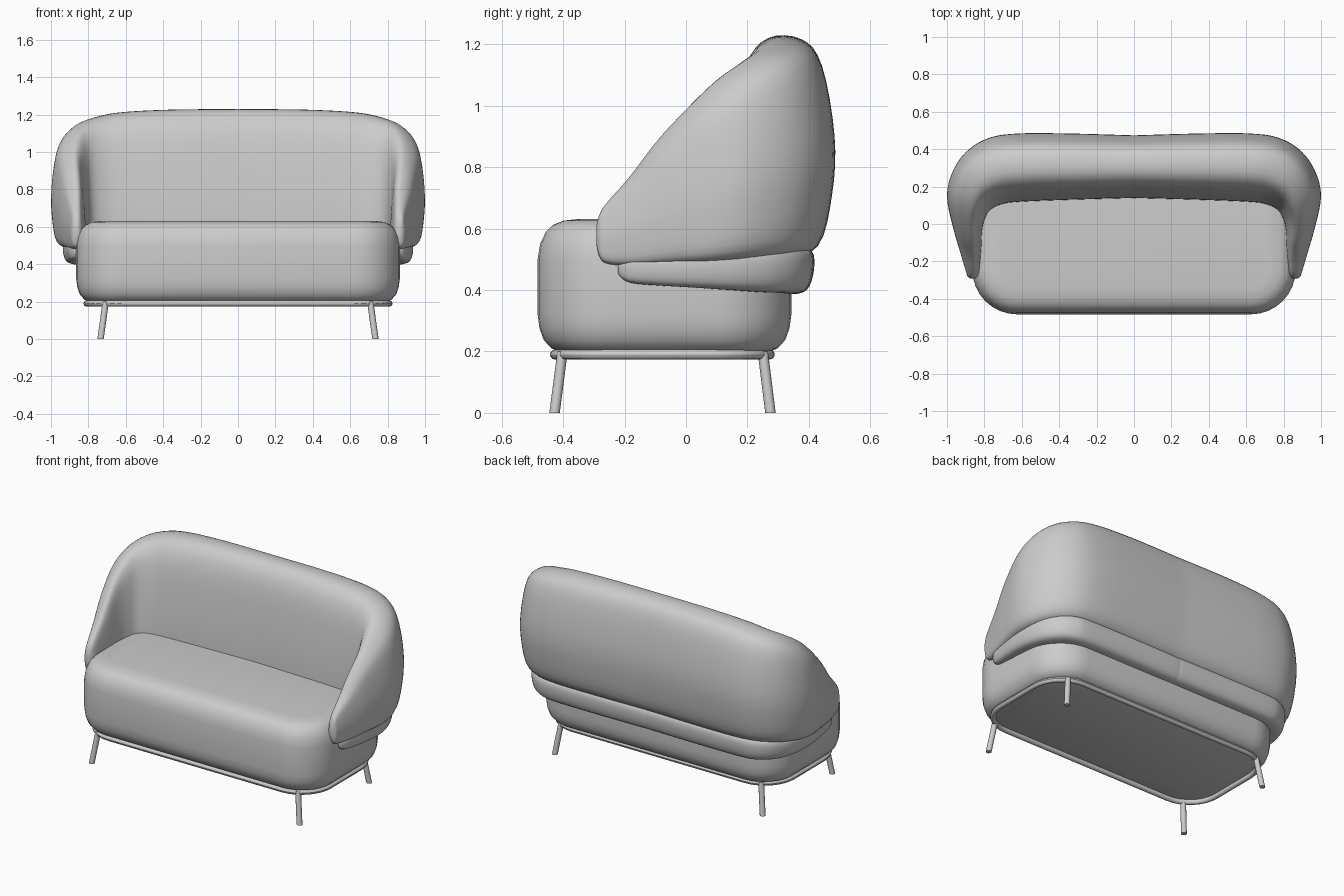
import bpy, bmesh, math
from mathutils import Vector

cube = bpy.data.objects.get("Cube")
if cube:
    bpy.data.objects.remove(cube, do_unlink=True)

grey = bpy.data.materials.new("grey")
grey.use_nodes = True
COLOUR = (0.6, 0.6, 0.6, 1)
grey.diffuse_color = COLOUR
grey.node_tree.nodes["Principled BSDF"].inputs["Base Color"].default_value = COLOUR


def spline(points, steps, closed=False):
    """Catmull-Rom interpolation through points of any dimension."""
    n, out = len(points), []
    for i in range(n if closed else n - 1):
        ids = [i - 1, i, i + 1, i + 2]
        ids = [k % n if closed else min(max(k, 0), n - 1) for k in ids]
        a, b, c, d = (Vector(points[k]) for k in ids)
        for s in range(steps):
            t = s / steps
            out.append(b + (c - a) * t / 2 + (2 * a - 5 * b + 4 * c - d) * t**2 / 2
                       + (3 * b - a - 3 * c + d) * t**3 / 2)
    if not closed:
        out.append(Vector(points[-1]))
    return out


def loft(name, rings, cap_start=True, cap_end=True, mirror=False, angle=50):
    """Skin a series of closed rings into one smooth object."""
    bm = bmesh.new()
    loops = [[bm.verts.new(p) for p in ring] for ring in rings]
    for a, b in zip(loops, loops[1:]):
        for i in range(len(a)):
            j = (i + 1) % len(a)
            bm.faces.new((a[i], a[j], b[j], b[i]))
    if cap_start:
        bm.faces.new(loops[0][::-1])
    if cap_end:
        bm.faces.new(loops[-1])
    bmesh.ops.recalc_face_normals(bm, faces=bm.faces)
    mesh = bpy.data.meshes.new(name)
    bm.to_mesh(mesh)
    bm.free()
    mesh.materials.append(grey)
    obj = bpy.data.objects.new(name, mesh)
    bpy.context.collection.objects.link(obj)
    bpy.ops.object.select_all(action='DESELECT')
    obj.select_set(True)
    bpy.context.view_layer.objects.active = obj
    bpy.ops.object.shade_smooth_by_angle(angle=math.radians(angle))
    if mirror:
        obj.modifiers.new("Mirror", 'MIRROR').merge_threshold = 0.002
    return obj


def wrap(name, section, stations, **kw):
    """Sweep a section round the seat: t runs inner to outer, h bottom to top."""
    profile = spline(section, 4, closed=True)
    rings = []
    for xi, yi, xo, yo, low, high in spline(stations, 5):
        rings.append([(xi + (xo - xi) * t, yi + (yo - yi) * t, low + (high - low) * h)
                      for t, h in profile])
    return loft(name, rings, mirror=True, **kw)


def rounded_rect(hx, y0, y1, r, z, n=8):
    pts = []
    corners = [(hx - r, y1 - r), (r - hx, y1 - r), (r - hx, y0 + r), (hx - r, y0 + r)]
    for k, (cx, cy) in enumerate(corners):
        for i in range(n + 1):
            a = (k + i / n) * math.pi / 2
            pts.append((cx + r * math.cos(a), cy + r * math.sin(a), z))
    return pts


# Seat cushion: rounded slab, (inset, height) layers
layers = [(.07, .2), (.045, .21), (.02, .237), (.006, .275), (0, .32), (0, .5),
          (.008, .55), (.026, .588), (.05, .612), (.085, .626), (.14, .632)]
loft("seat_cushion", [rounded_rect(.865 - d, -.483 + d, .343 - d, .24 - d, z)
                      for d, z in layers])

# Wraparound back and arms
back_section = [(.06, .03), (0, .2), (.07, .6), (.18, .87), (.38, .99), (.7, .985),
                (.88, .87), (.99, .56), (.97, .3), (.84, .06), (.5, 0)]
wrap("back_and_arms", back_section, [
    (0, .14, 0, .475, .5, 1.228),
    (.35, .13, .35, .485, .5, 1.225),
    (.6, .12, .62, .485, .5, 1.212),
    (.7, .108, .78, .46, .5, 1.19),
    (.77, .075, .9, .385, .5, 1.155),
    (.8, .02, .975, .27, .495, 1.1),
    (.812, -.04, 1, .14, .49, 1.02),
    (.815, -.12, .965, -.03, .485, .9),
    (.82, -.2, .93, -.15, .48, .775),
    (.825, -.255, .9, -.25, .485, .69),
    (.835, -.28, .89, -.28, .505, .65),
    (.85, -.292, .875, -.292, .55, .61)], cap_start=False)

# Lower support roll, two halves meeting at the back
roll_section = [(0, .5), (.1, .1), (.5, 0), (.85, .1), (1, .5), (.95, .92), (.5, 1), (.1, .9)]
wrap("support_roll", roll_section, [
    (.004, .31, .004, .37, .42, .5),
    (.012, .28, .012, .4, .395, .53),
    (.04, .27, .04, .412, .387, .54),
    (.6, .27, .62, .415, .387, .54),
    (.72, .25, .78, .39, .39, .54),
    (.78, .19, .875, .31, .393, .54),
    (.815, .1, .925, .19, .4, .53),
    (.83, 0, .935, .05, .408, .52),
    (.83, -.1, .92, -.08, .415, .51),
    (.83, -.17, .905, -.17, .422, .505),
    (.84, -.205, .89, -.205, .435, .495),
    (.85, -.222, .875, -.222, .455, .48)])

# Base rail: round tube following the seat outline
rail_rings = []
for i in range(13):
    a = i * math.tau / 12
    d = .016 * math.cos(a)
    rail_rings.append(rounded_rect(.81 + d, -.427 - d, .273 + d, .2 + d,
                                   .19 + .016 * math.sin(a)))
loft("base_rail", rail_rings, cap_start=False, cap_end=False)

# Splayed legs
for side, sx in (("left", 1), ("right", -1)):
    for end, top_y, foot_y in (("front", -.402, -.428), ("rear", .25, .275)):
        rings = []
        for x, y, z in ((.735, foot_y, 0), (.707, top_y, .2)):
            rings.append([(sx * x + .017 * math.cos(k * math.tau / 12),
                           y + .017 * math.sin(k * math.tau / 12), z) for k in range(12)])
        loft(f"{end}_{side}_leg", rings)
